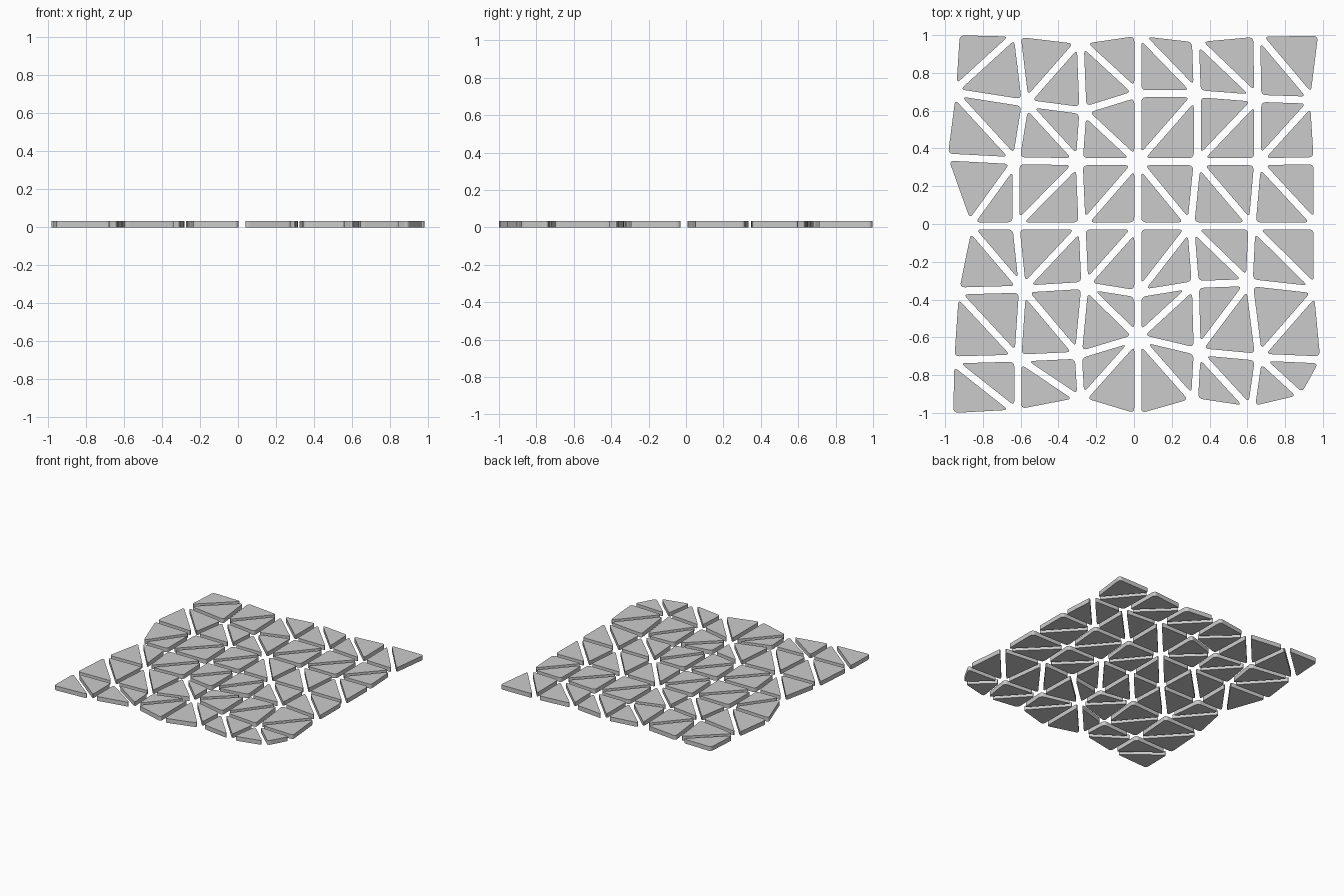
import bpy, bmesh
from mathutils import Vector
from mathutils.geometry import intersect_line_line_2d

if "Cube" in bpy.data.objects:
    bpy.data.objects.remove(bpy.data.objects["Cube"])

HEIGHT = 0.035   # tile thickness
INSET = 0.0185   # half of the joint between tiles
ROUND = 0.027    # distance from a corner where its rounding starts
SEGS = 5

# irregular 7 x 7 lattice, rows from back to front
NODES = [
    [(-.94, 1.018), (-.62, 1.01), (-.285, .97), (.02, 1.015), (.325, .98), (.65, 1.01), (.995, 1.015)],
    [(-.96, .70), (-.575, .64), (-.27, .60), (.02, .69), (.335, .69), (.655, .665), (.95, .655)],
    [(-1.005, .355), (-.625, .335), (-.29, .33), (.02, .33), (.335, .33), (.655, .33), (.97, .335)],
    [(-.875, -.01), (-.625, -.01), (-.275, -.01), (.02, -.01), (.30, -.01), (.625, -.01), (.97, -.01)],
    [(-.945, -.355), (-.59, -.345), (-.26, -.325), (.02, -.37), (.325, -.32), (.61, -.31), (.97, -.35)],
    [(-.97, -.72), (-.615, -.71), (-.295, -.695), (.02, -.60), (.335, -.675), (.66, -.705), (1.005, -.72)],
    [(-.975, -1.02), (-.615, -1.0), (-.28, -.935), (.02, -1.025), (.32, -.94), (.62, -.985), (.895, -.92)],
]
# direction of the diagonal joint in each cell: U rises to the right, D falls
DIAGONALS = ["UUDDDD", "DDDUUU", "UUUDDD", "DUUUDD", "DDDUUU", "DDUDDD"]


def inset_triangle(pts):
    """Move the three sides inwards (counter-clockwise points)."""
    a, b, c = [Vector(p) for p in pts]
    area2 = abs((b - a).cross(c - a))
    la, lb, lc = (c - b).length, (a - c).length, (b - a).length
    radius = area2 / (la + lb + lc)
    centre = (a * la + b * lb + c * lc) / (la + lb + lc)
    return [centre + (p - centre) * (1 - INSET / radius) for p in (a, b, c)]


def rounded(pts):
    """Replace each corner with a short curve."""
    out = []
    for i, p in enumerate(pts):
        start = p + (pts[i - 1] - p).normalized() * ROUND
        end = p + (pts[(i + 1) % 3] - p).normalized() * ROUND
        for k in range(SEGS + 1):
            t = k / SEGS
            out.append(start * (1 - t) ** 2 + p * 2 * t * (1 - t) + end * t * t)
    return out


def tile(name, pts):
    outline = rounded(inset_triangle(pts))
    bm = bmesh.new()
    face = bm.faces.new([bm.verts.new((p.x, p.y, 0)) for p in outline])
    top = bmesh.ops.extrude_face_region(bm, geom=[face], use_keep_orig=True)
    verts = [g for g in top["geom"] if isinstance(g, bmesh.types.BMVert)]
    bmesh.ops.translate(bm, verts=verts, vec=(0, 0, HEIGHT))
    bmesh.ops.recalc_face_normals(bm, faces=bm.faces)
    mesh = bpy.data.meshes.new(name)
    bm.to_mesh(mesh)
    bm.free()
    bpy.context.collection.objects.link(bpy.data.objects.new(name, mesh))


# two triangular paving tiles per cell
for r, row in enumerate(DIAGONALS):
    for c, kind in enumerate(row):
        tl, tr = NODES[r][c], NODES[r][c + 1]
        bl, br = NODES[r + 1][c], NODES[r + 1][c + 1]
        if kind == "U":
            pair = [(tl, bl, tr), (bl, br, tr)]
        else:
            pair = [(tl, br, tr), (tl, bl, br)]
        for k, pts in enumerate(pair):
            tile(f"paving_tile_{r + 1}_{c + 1}_{'ab'[k]}", pts)
